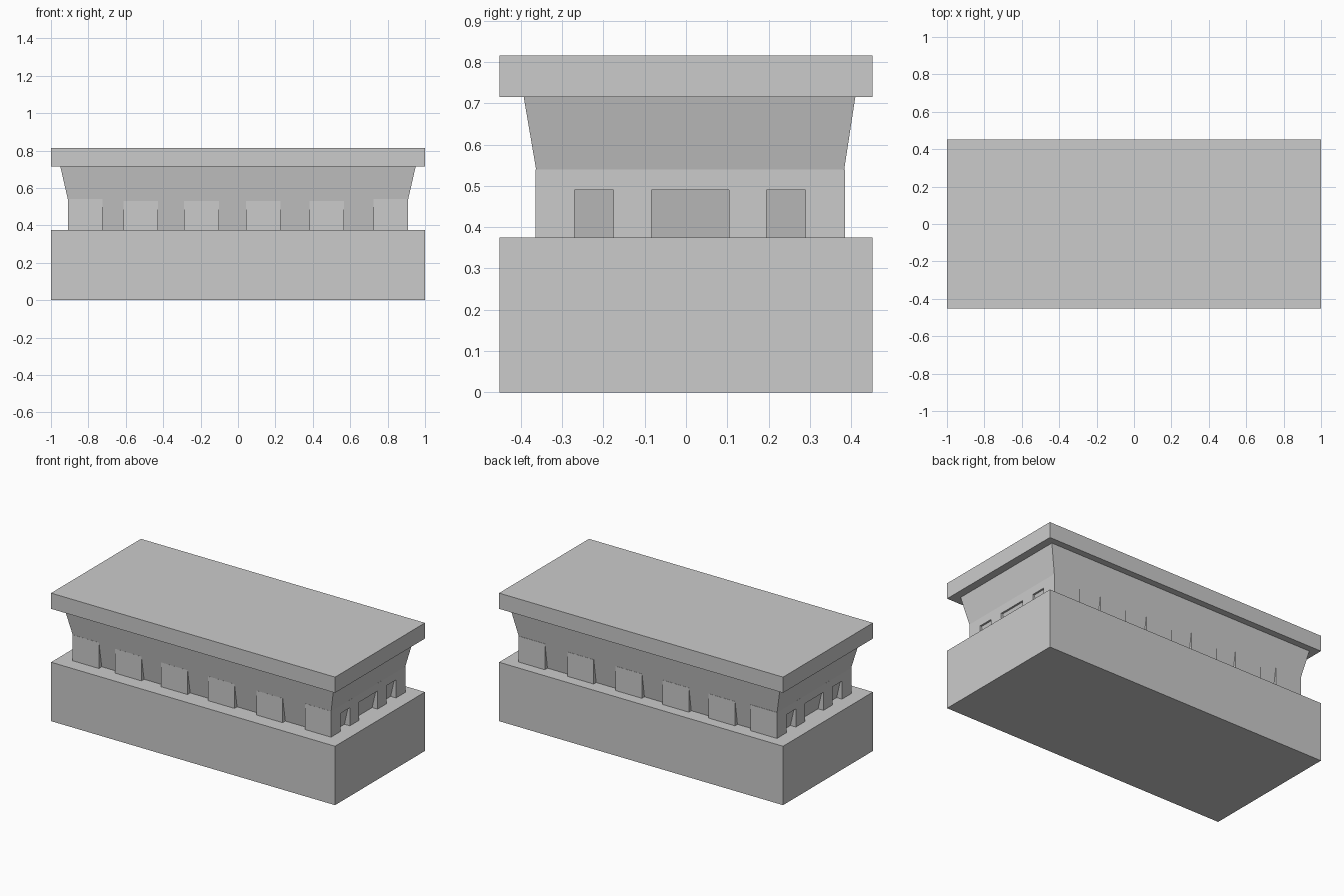
import bpy, bmesh

if "Cube" in bpy.data.objects:
    bpy.data.objects.remove(bpy.data.objects["Cube"])


def finish(bm, name):
    bmesh.ops.recalc_face_normals(bm, faces=bm.faces)
    mesh = bpy.data.meshes.new(name)
    bm.to_mesh(mesh)
    bm.free()
    obj = bpy.data.objects.new(name, mesh)
    bpy.context.collection.objects.link(obj)
    return obj


def frustum(name, low, high):
    """Block between two rectangles, each (x0, x1, y0, y1, z)."""
    bm = bmesh.new()
    rings = [[bm.verts.new((x, y, z)) for x, y in ((x0, y0), (x1, y0), (x1, y1), (x0, y1))]
             for x0, x1, y0, y1, z in (low, high)]
    bm.faces.new(rings[0])
    bm.faces.new(rings[1])
    for i in range(4):
        j = (i + 1) % 4
        bm.faces.new((rings[0][i], rings[0][j], rings[1][j], rings[1][i]))
    return finish(bm, name)


def box(name, x0, x1, y0, y1, z0, z1):
    return frustum(name, (x0, x1, y0, y1, z0), (x0, x1, y0, y1, z1))


BASE_TOP, SLAB_BOTTOM = 0.375, 0.715

# Base block and roof slab
box("base", -1, 1, -0.452, 0.452, 0, BASE_TOP)
box("roof_slab", -1, 1, -0.452, 0.452, SLAB_BOTTOM, 0.815)

# Core that flares outwards up to the slab
frustum("flared_core", (-0.872, 0.872, -0.335, 0.358, BASE_TOP),
        (0.95 * -1, 0.95, -0.393, 0.41, SLAB_BOTTOM))

# Upright piers running through the core, showing front and back
for i, x in enumerate((-0.52, -0.195, 0.135, 0.475)):
    box(f"pier_{i + 1}", x - 0.093, x + 0.093, -0.362, 0.383, BASE_TOP, 0.53)

# End walls with three openings each
profile = [(-0.364, BASE_TOP)]
for y0, y1 in ((-0.27, -0.175), (-0.083, 0.104), (0.195, 0.29)):
    profile += [(y0, BASE_TOP), (y0, 0.49), (y1, 0.49), (y1, BASE_TOP)]
profile += [(0.385, BASE_TOP), (0.385, 0.54), (-0.364, 0.54)]
for side, name in ((-1, "end_wall_left"), (1, "end_wall_right")):
    bm = bmesh.new()
    face = bm.faces.new([bm.verts.new((side * 0.725, y, z)) for y, z in profile])
    ext = bmesh.ops.extrude_face_region(bm, geom=[face], use_keep_orig=True)
    moved = [v for v in ext["geom"] if isinstance(v, bmesh.types.BMVert)]
    bmesh.ops.translate(bm, verts=moved, vec=(side * 0.185, 0, 0))
    finish(bm, name)
